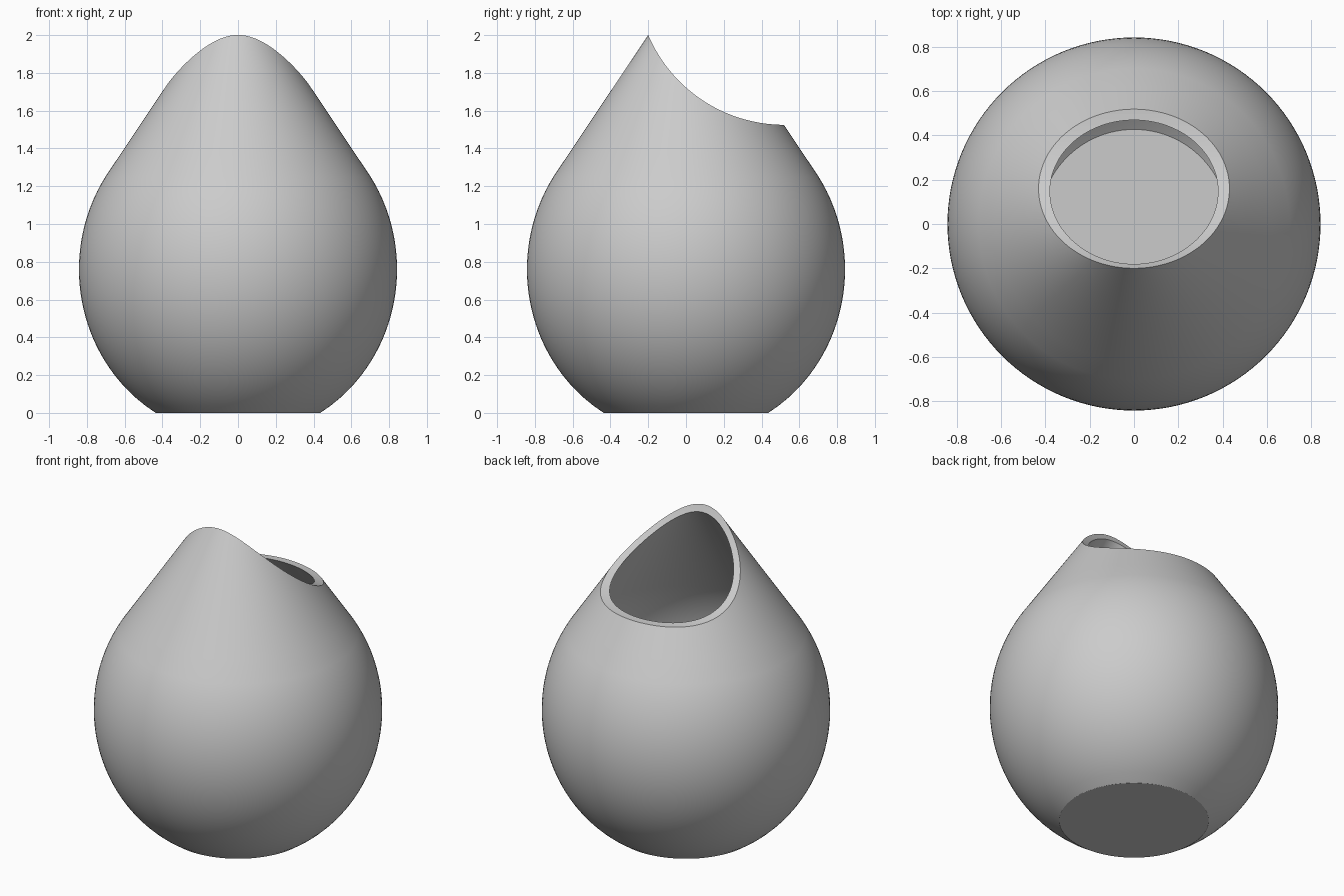
import bpy, bmesh, math

old = bpy.data.objects.get("Cube")
if old:
    bpy.data.objects.remove(old, do_unlink=True)

WALL, SHOULDER, TOP = 0.04, 1.25, 2.2   # thickness, egg/cone join, uncut height
EGG_R, EGG_H, EGG_Z = 0.842, 0.888, 0.76
SLOPE = 0.669


def outer(z):
    """Outside radius: egg-shaped belly running into a straight cone."""
    def egg(h):
        return EGG_R * math.sqrt(1 - ((h - EGG_Z) / EGG_H) ** 2)
    return egg(z) if z <= SHOULDER else egg(SHOULDER) - SLOPE * (z - SHOULDER)


def inner(z):
    """Inside radius, offset by an even wall thickness."""
    d = (outer(z + 0.001) - outer(z - 0.001)) / 0.002
    return outer(z) - WALL * math.sqrt(1 + d * d)


def heights(start):
    belly = [start + (SHOULDER - start) * i / 32 for i in range(33)]
    return belly + [SHOULDER + (TOP - SHOULDER) * i / 8 for i in range(1, 9)]


# Vase wall: closed outside and inside profile, revolved about z
profile = [(0, 0)] + [(outer(z), z) for z in heights(0)]
profile += [(inner(z), z) for z in reversed(heights(WALL))] + [(0, WALL)]
bm = bmesh.new()
verts = [bm.verts.new((r, 0, z)) for r, z in profile]
edges = [bm.edges.new(pair) for pair in zip(verts, verts[1:])]
bmesh.ops.spin(bm, geom=verts + edges, cent=(0, 0, 0), axis=(0, 0, 1),
               angle=math.tau, steps=128)
bmesh.ops.remove_doubles(bm, verts=bm.verts, dist=0.0001)
bmesh.ops.recalc_face_normals(bm, faces=bm.faces)
mesh = bpy.data.meshes.new("vase")
bm.to_mesh(mesh)
bm.free()
vase = bpy.data.objects.new("vase", mesh)
bpy.context.collection.objects.link(vase)

# Plain grey material
grey = bpy.data.materials.new("light grey")
grey.use_nodes = True
colour = (0.6, 0.6, 0.6, 1)
grey.diffuse_color = colour
grey.node_tree.nodes["Principled BSDF"].inputs["Base Color"].default_value = colour
mesh.materials.append(grey)

# Scooped mouth: a sideways cylinder cut away from the top
bpy.ops.mesh.primitive_cylinder_add(vertices=192, radius=0.783, depth=3,
                                    location=(0, 0.52, 2.308),
                                    rotation=(0, math.pi / 2, 0))
cutter = bpy.context.object
cutter.name = "mouth_cutter"
cutter.hide_render = True
cutter.data.materials.append(grey)
cut = vase.modifiers.new("mouth", 'BOOLEAN')
cut.operation = 'DIFFERENCE'
cut.solver = 'EXACT'
cut.object = cutter

bpy.ops.object.select_all(action='DESELECT')
vase.select_set(True)
bpy.context.view_layer.objects.active = vase
bpy.ops.object.modifier_apply(modifier=cut.name)
bpy.data.objects.remove(cutter, do_unlink=True)

# Smooth walls with crisp rim, floor and base edges
bpy.ops.object.shade_smooth_by_angle(angle=math.radians(30))
